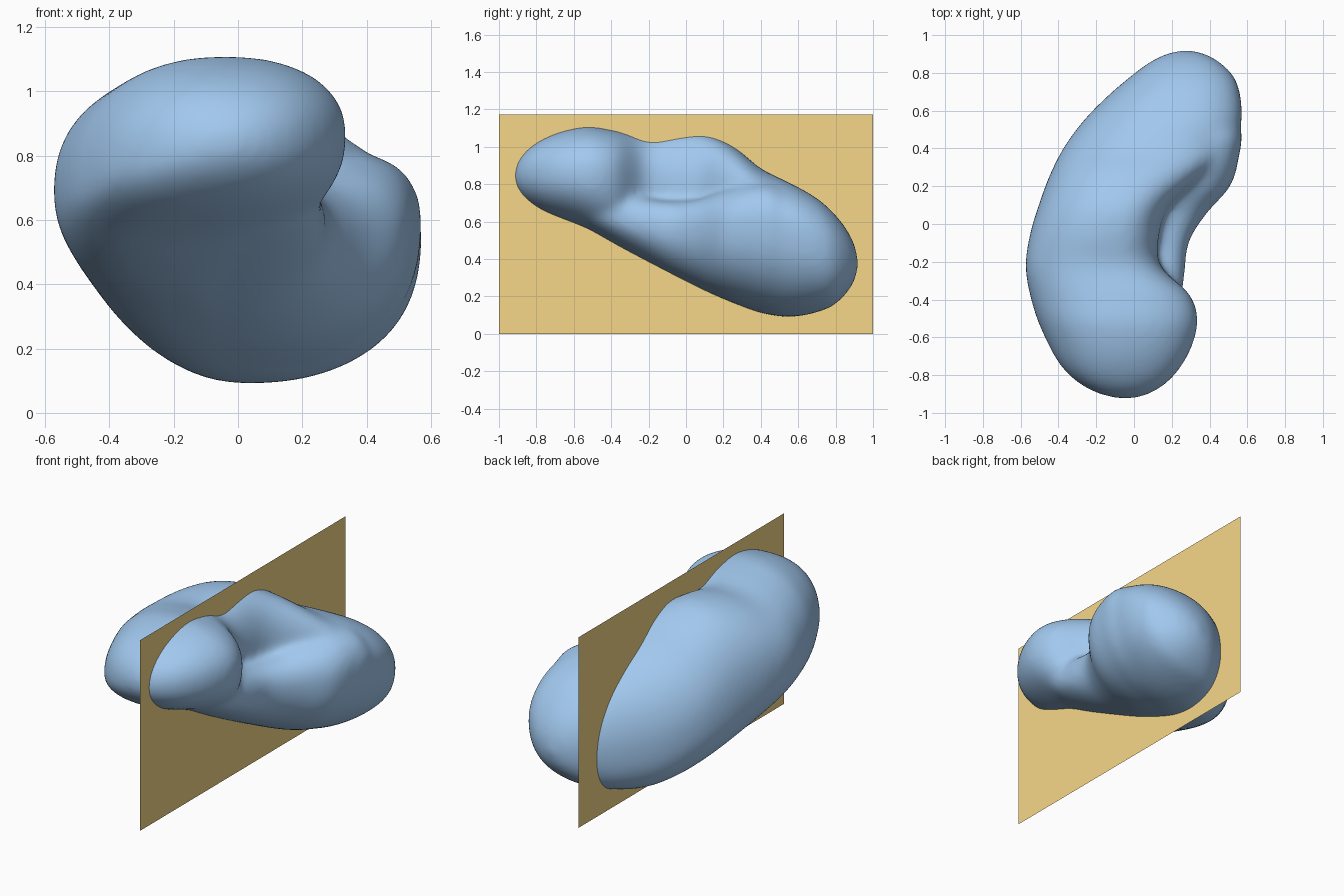
import bpy, bmesh, math

if "Cube" in bpy.data.objects:
    bpy.data.objects.remove(bpy.data.objects["Cube"])

# Cross-sections along y: y, left (x,z), top (x,z), right (x,z), bottom (x,z)
MAIN = [
    (-.926, -.04, .84, -.04, .84, -.04, .84, -.04, .84),
    (-.80, -.345, .765, -.04, 1.025, .215, .86, -.12, .665),
    (-.55, -.495, .70, -.04, 1.108, .335, .86, -.21, .55),
    (-.38, -.55, .69, -.06, 1.09, .30, .86, -.19, .455),
    (-.22, -.575, .69, -.11, 1.06, .14, .82, -.14, .37),
    (-.05, -.55, .65, -.09, 1.082, .135, .78, -.10, .295),
    (.10, -.505, .60, -.06, 1.075, .19, .75, -.08, .228),
    (.25, -.45, .53, -.04, 1.005, .36, .68, -.04, .165),
    (.40, -.375, .46, .05, .885, .53, .60, .0, .112),
    (.55, -.265, .39, .20, .81, .57, .57, .03, .09),
    (.70, -.115, .35, .27, .725, .56, .50, .10, .115),
    (.80, .005, .34, .28, .635, .515, .45, .17, .16),
    (.92, .28, .37, .28, .37, .28, .37, .28, .37),
]
# Low shelf under the hollow side, from inside the front lobe to the back lobe
SHELF = [
    (-.70, -.08, .76, -.08, .76, -.08, .76, -.08, .76),
    (-.50, -.30, .70, .05, .78, .22, .67, -.15, .54),
    (-.30, -.30, .62, .12, .745, .265, .61, -.14, .425),
    (-.10, -.30, .60, .16, .71, .29, .57, -.08, .325),
    (.05, -.30, .55, .21, .715, .38, .56, -.05, .253),
    (.20, -.25, .50, .30, .765, .51, .58, .0, .187),
    (.35, -.20, .45, .36, .80, .555, .60, .0, .132),
    (.50, -.10, .40, .36, .785, .565, .58, .02, .11),
    (.80, .27, .36, .27, .36, .27, .36, .27, .36),
]
RINGS, SEGS, POWER = 90, 64, 2 / 2.25


def material(name, color):
    m = bpy.data.materials.new(name)
    m.diffuse_color = (*color, 1)
    m.use_nodes = True
    m.node_tree.nodes["Principled BSDF"].inputs["Base Color"].default_value = m.diffuse_color
    return m


def make_object(name, bm, mat):
    me = bpy.data.meshes.new(name)
    bm.to_mesh(me)
    bm.free()
    ob = bpy.data.objects.new(name, me)
    bpy.context.collection.objects.link(ob)
    me.materials.append(mat)
    return ob


def loft(bm, stations):
    """Round-ended loft: y runs as a cosine of u, sections are cubic in u."""
    mid = (stations[0][0] + stations[-1][0]) / 2
    half = stations[-1][0] - mid
    us = [math.acos(max(-1, min(1, (mid - s[0]) / half))) for s in stations]

    def slope(i, k):
        a, b = max(i - 1, 0), min(i + 1, len(us) - 1)
        return (stations[b][k] - stations[a][k]) / (us[b] - us[a])

    def section(u):
        i = max(j for j in range(len(us) - 1) if us[j] <= u)
        h = us[i + 1] - us[i]
        t = (u - us[i]) / h
        w = 3 * t**2 - 2 * t**3
        return [(1 - w) * stations[i][k] + w * stations[i + 1][k]
                + h * ((t**3 - 2*t**2 + t) * slope(i, k) + (t**3 - t**2) * slope(i + 1, k))
                for k in range(1, 9)]

    rings = []
    for r in range(RINGS + 1):
        u = 0.02 + (math.pi - 0.04) * r / RINGS
        xl, zl, xt, zt, xr, zr, xb, zb = section(u)
        ring = []
        for s in range(SEGS):
            a = 2 * math.pi * s / SEGS
            c, d = math.cos(a), math.sin(a)
            xs, zs = (xr, zr) if c >= 0 else (xl, zl)
            xm, zm = (xt, zt) if d >= 0 else (xb, zb)
            ring.append(bm.verts.new((xm + (xs - xm) * abs(c) ** POWER,
                                      mid - half * math.cos(u),
                                      zs + (zm - zs) * abs(d) ** POWER)))
        rings.append(ring)
    for p, q in zip(rings, rings[1:]):
        for s in range(SEGS):
            n = (s + 1) % SEGS
            bm.faces.new((p[s], p[n], q[n], q[s]))
    bm.faces.new(rings[0])
    bm.faces.new(rings[-1])


# Body: two overlapping lofts fused and softened
bm = bmesh.new()
loft(bm, MAIN)
loft(bm, SHELF)
bmesh.ops.recalc_face_normals(bm, faces=bm.faces)
body = make_object("blob_body", bm, material("blue", (.36, .58, .86)))
rm = body.modifiers.new("fuse", 'REMESH')
rm.mode = 'VOXEL'
rm.voxel_size = 0.018
rm.use_smooth_shade = True
sm = body.modifiers.new("soften", 'SMOOTH')
sm.factor = 0.5
sm.iterations = 26

# Upright section plane near the middle
X = 0.033
bm = bmesh.new()
bm.faces.new([bm.verts.new(v) for v in
              ((X, -1, 0), (X, 1, 0), (X, 1, 1.174), (X, -1, 1.174))])
make_object("section_plane", bm, material("tan", (.93, .68, .25)))
